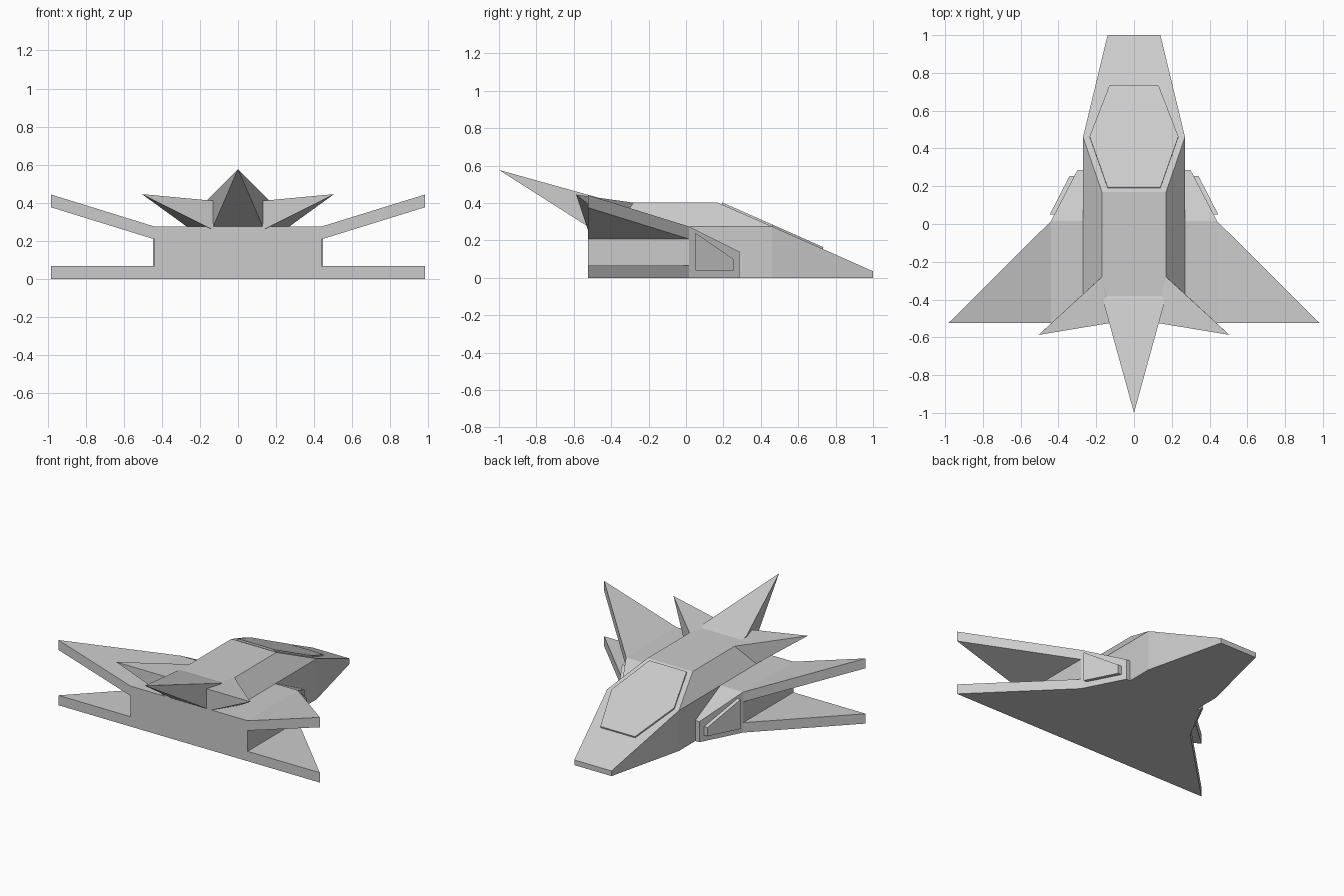
import bpy
import bmesh
from math import radians
from mathutils import Vector

default_cube = bpy.data.objects.get("Cube")
if default_cube:
    bpy.data.objects.remove(default_cube, do_unlink=True)

# One plain hull colour
HULL_COLOUR = (0.6, 0.6, 0.6, 1.0)
grey = bpy.data.materials.new("hull_grey")
grey.use_nodes = True
grey.diffuse_color = HULL_COLOUR
for node in grey.node_tree.nodes:
    if node.type == "BSDF_PRINCIPLED":
        node.inputs["Base Color"].default_value = HULL_COLOUR


def solid(name, points):
    """Flat-faced convex part spanning the given corner points."""
    bm = bmesh.new()
    for point in points:
        bm.verts.new(point)
    bmesh.ops.convex_hull(bm, input=bm.verts[:])
    loose = [v for v in bm.verts if not v.link_faces]
    bmesh.ops.delete(bm, geom=loose, context="VERTS")
    bmesh.ops.dissolve_limit(bm, angle_limit=radians(1),
                             verts=bm.verts[:], edges=bm.edges[:])
    bmesh.ops.recalc_face_normals(bm, faces=bm.faces[:])
    mesh = bpy.data.meshes.new(name)
    bm.to_mesh(mesh)
    bm.free()
    mesh.materials.append(grey)
    part = bpy.data.objects.new(name, mesh)
    bpy.context.collection.objects.link(part)
    return part


def both_sides(points):
    return [(side * x, y, z) for x, y, z in points for side in (1, -1)]


def pair(name, points):
    """The same part on the left (+x) and mirrored on the right."""
    for label, side in (("left", 1), ("right", -1)):
        solid(f"{label}_{name}", [(side * x, y, z) for x, y, z in points])


def extruded(points, offset):
    """Corner points of an outline swept along an offset."""
    base = [Vector(p) for p in points]
    return base + [p + Vector(offset) for p in base]


# Shared levels
REAR, SHOULDER, ROOF = -0.525, 0.275, 0.402
WAIST, POD_SIDE, POD_START = 0.27, 0.44, 0.015

# Fuselage: wedge nose running back to a flat stern
nose_and_body = [(0.14, 1, 0), (0.14, 1, 0.035)]
for y in (0.46, REAR):
    nose_and_body += [(WAIST, y, 0), (WAIST, y, SHOULDER)]
solid("fuselage", both_sides(nose_and_body))

# Raised spine with sloping sides
solid("spine", both_sides([
    (WAIST, 0.46, SHOULDER), (WAIST, -0.37, SHOULDER),
    (0.17, 0.17, ROOF), (0.17, -0.28, ROOF),
    (0.16, -0.42, ROOF), (0.13, REAR, SHOULDER)]))

# Hexagonal canopy plate lying on the nose slope
canopy = [(0.13, 0.73, 0.15), (0.235, 0.46, 0.27), (0.14, 0.19, 0.389)]
solid("canopy", extruded(both_sides(canopy), (0, 0.004, 0.014)))

# Side pods with chamfered, sloping fronts
pod = []
for x in (WAIST, POD_SIDE):
    for y in (REAR, POD_START):
        pod += [(x, y, 0), (x, y, SHOULDER)]
for x in (WAIST, 0.30):
    pod += [(x, 0.285, 0), (x, 0.285, 0.14)]
pair("side_pod", pod)

# Intake plates on the chamfered pod faces
intake = [(0.42, 0.05, 0.04), (0.42, 0.05, 0.24),
          (0.315, 0.255, 0.10), (0.315, 0.255, 0.04)]
pair("intake_plate", extruded(intake, (0.026, 0, 0)))


# Delta wings: the upper pair is tilted upward, the lower pair is flat
def wing(name, root_z, tip_z):
    outline = [(POD_SIDE, POD_START, root_z), (POD_SIDE, REAR, root_z),
               (0.983, REAR, tip_z)]
    pair(name, extruded(outline, (0, 0, 0.067)))


wing("upper_wing", 0.208, 0.376)
wing("lower_wing", 0, 0)

# Swept spikes either side of the stern
pair("tail_fin", [
    (0.17, -0.28, ROOF), (WAIST, -0.37, SHOULDER), (0.14, -0.40, ROOF),
    (0.13, REAR, 0.41), (0.13, REAR, 0.257), (0.505, -0.587, 0.445)])

# Long central spike rising to the rear
solid("tail_spike", both_sides([
    (0.16, -0.42, 0.415), (0.155, -0.38, ROOF),
    (0.13, REAR, SHOULDER), (0.13, -0.40, SHOULDER)]) + [(0, -1, 0.577)])
